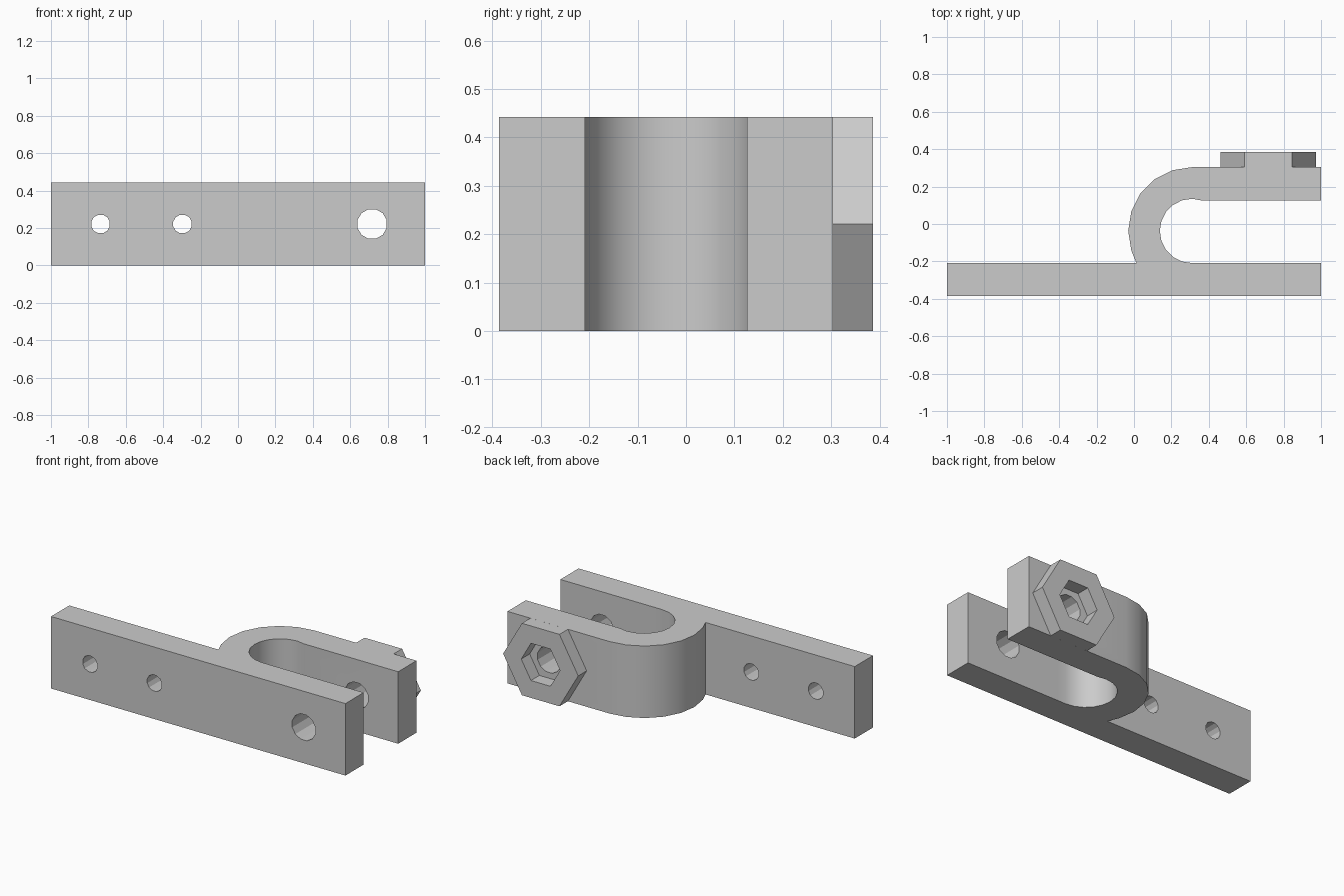
import bpy, bmesh
from math import cos, sin, pi, radians

default = bpy.data.objects.get("Cube")
if default:
    bpy.data.objects.remove(default, do_unlink=True)

HEIGHT = 0.442
MID = HEIGHT / 2
BOLT_X = 0.717
CURL_X, CURL_Y = 0.31, -0.037

steel = bpy.data.materials.new("grey_steel")
steel.use_nodes = True
grey = (0.6, 0.6, 0.6, 1)
steel.diffuse_color = grey
steel.node_tree.nodes["Principled BSDF"].inputs["Base Color"].default_value = grey


def arc(radius, start, end, step=18):
    """Points around the curl centre, angles in degrees."""
    count = round(abs(end - start) / step)
    angles = [radians(start + (end - start) * i / count) for i in range(count + 1)]
    return [(CURL_X + radius * cos(a), CURL_Y + radius * sin(a)) for a in angles]


def finish(name, bm):
    bmesh.ops.recalc_face_normals(bm, faces=bm.faces)
    mesh = bpy.data.meshes.new(name)
    bm.to_mesh(mesh)
    bm.free()
    obj = bpy.data.objects.new(name, mesh)
    bpy.context.collection.objects.link(obj)
    mesh.materials.append(steel)
    return obj


def extrude(name, points, vector):
    """Solid made by pushing a flat outline along a vector."""
    bm = bmesh.new()
    face = bm.faces.new([bm.verts.new(p) for p in points])
    result = bmesh.ops.extrude_face_region(bm, geom=[face])
    moved = [v for v in result["geom"] if isinstance(v, bmesh.types.BMVert)]
    bmesh.ops.translate(bm, verts=moved, vec=vector)
    return finish(name, bm)


def prism(name, x, radius, sides, y0, y1, turn=0.0):
    """Regular prism running along y."""
    angles = [2 * pi * (i + turn) / sides for i in range(sides)]
    ring = [(x + radius * cos(a), y0, MID + radius * sin(a)) for a in angles]
    return extrude(name, ring, (0, y1 - y0, 0))


def cut(target, cutter):
    cutter.hide_render = True
    mod = target.modifiers.new("hole", "BOOLEAN")
    mod.operation = "DIFFERENCE"
    mod.solver = "EXACT"
    mod.object = cutter
    bpy.context.view_layer.objects.active = target
    bpy.ops.object.modifier_apply(modifier=mod.name)
    bpy.data.objects.remove(cutter, do_unlink=True)


# Long bar folding round into a short upper arm
BAR_TOP, ARM_IN, ARM_OUT = -0.209, 0.126, 0.304
outline = [(-1, -0.386), (1, -0.386), (1, BAR_TOP), (0.36, BAR_TOP)]
outline += arc(0.172, 270, 90)
outline += [(0.36, ARM_IN), (1, ARM_IN), (1, ARM_OUT)]
outline += arc(0.341, 90, 198)
outline += [(0.013, BAR_TOP), (-1, BAR_TOP)]
bracket = extrude("bracket", [(x, y, 0) for x, y in outline], (0, 0, HEIGHT))

# Two screw holes and the bolt hole through both arms
for hole_x, hole_r in ((-0.735, 0.051), (-0.297, 0.051), (BOLT_X, 0.081)):
    cut(bracket, prism("hole_cutter", hole_x, hole_r, 12, -0.6, 0.6, 0.5))

# Hexagonal nut with a hexagonal socket
nut = prism("hex_nut", BOLT_X, 0.255, 6, ARM_OUT - 0.002, 0.386)
cut(nut, prism("socket_cutter", BOLT_X, 0.132, 6, 0.2, 0.5))

# Smooth curl, crisp edges elsewhere
bpy.ops.object.select_all(action="DESELECT")
bracket.select_set(True)
bpy.context.view_layer.objects.active = bracket
bpy.ops.object.shade_smooth_by_angle(angle=radians(25))
